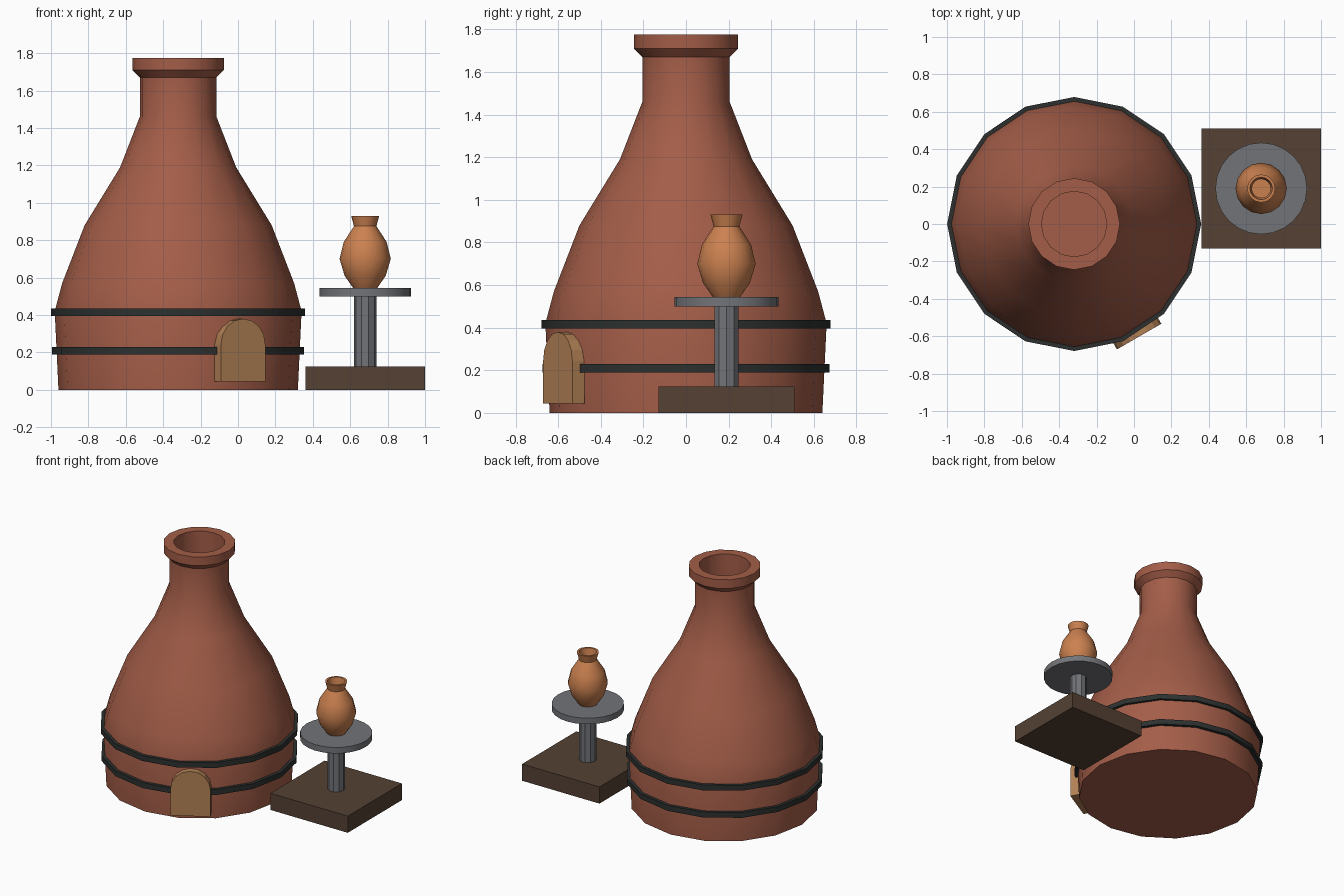
import bpy, bmesh, math
from mathutils import Matrix

cube = bpy.data.objects.get("Cube")
if cube:
    bpy.data.objects.remove(cube, do_unlink=True)


def material(name, *rgb):
    mat = bpy.data.materials.new(name)
    mat.use_nodes = True
    mat.diffuse_color = (*rgb, 1)
    mat.node_tree.nodes["Principled BSDF"].inputs["Base Color"].default_value = (*rgb, 1)
    return mat


brick = material("red brick", 0.37, 0.11, 0.065)
iron = material("dark iron", 0.025, 0.03, 0.028)
door_clay = material("tan clay", 0.45, 0.22, 0.09)
wood = material("dark wood", 0.09, 0.053, 0.034)
steel = material("grey steel", 0.17, 0.175, 0.19)
clay = material("orange clay", 0.6, 0.22, 0.08)


def finish(name, bm, mat, location=(0, 0, 0), angle=0, smooth=True):
    bmesh.ops.recalc_face_normals(bm, faces=bm.faces)
    mesh = bpy.data.meshes.new(name)
    bm.to_mesh(mesh)
    bm.free()
    mesh.materials.append(mat)
    obj = bpy.data.objects.new(name, mesh)
    obj.location = location
    obj.rotation_euler.z = angle
    bpy.context.collection.objects.link(obj)
    if smooth:
        bpy.ops.object.select_all(action="DESELECT")
        obj.select_set(True)
        bpy.context.view_layer.objects.active = obj
        bpy.ops.object.shade_smooth_by_angle(angle=math.radians(30))
    return obj


def lathe(name, profile, sides, mat, x, y, closed=False):
    """Turn (radius, height) points about z; open profiles get end caps."""
    bm = bmesh.new()
    rings = [[bm.verts.new((r * math.cos(math.tau * i / sides),
                            r * math.sin(math.tau * i / sides), z))
              for i in range(sides)] for r, z in profile]
    pairs = list(zip(rings, rings[1:]))
    if closed:
        pairs.append((rings[-1], rings[0]))
    else:
        bm.faces.new(rings[0])
        bm.faces.new(rings[-1])
    for a, b in pairs:
        for i in range(sides):
            j = (i + 1) % sides
            bm.faces.new((a[i], a[j], b[j], b[i]))
    return finish(name, bm, mat, (x, y, 0))


# Bottle kiln with flared rim and hollow flue
KILN_X = -0.32
lathe("kiln_body", [(0.64, 0), (0.66, 0.42), (0.62, 0.57), (0.5, 0.88), (0.31, 1.19),
                    (0.205, 1.46), (0.205, 1.67), (0.245, 1.71), (0.245, 1.775),
                    (0.175, 1.775), (0.175, 1.46)], 16, brick, KILN_X, 0)

# Iron bands around the lower wall
for label, z, radius in (("lower", 0.21, 0.674), ("upper", 0.415, 0.679)):
    lathe(label + "_band", [(radius, z - 0.02), (radius, z + 0.02),
                            (0.63, z + 0.02), (0.63, z - 0.02)], 16, iron, KILN_X, 0, True)

# Arched door, extruded outward from the wall
half, sill, top, inner, outer = 0.137, 0.045, 0.38, 0.628, 0.695
outline = [(-half, sill), (half, sill)]
outline += [(half * math.cos(math.pi * i / 8), top - half + half * math.sin(math.pi * i / 8))
            for i in range(9)]
bm = bmesh.new()
front = bm.faces.new([bm.verts.new((u, -outer, z)) for u, z in outline])
side = bmesh.ops.extrude_face_region(bm, geom=[front], use_keep_orig=True)
moved = [v for v in side["geom"] if isinstance(v, bmesh.types.BMVert)]
bmesh.ops.translate(bm, verts=moved, vec=(0, outer - inner, 0))
finish("kiln_door", bm, door_clay, (KILN_X, 0, 0), math.radians(30), smooth=False)

# Potter's wheel: plinth, column and turntable
WHEEL_X, WHEEL_Y = 0.68, 0.19
bm = bmesh.new()
bmesh.ops.create_cube(bm, size=1, matrix=Matrix.Diagonal((0.64, 0.64, 0.125, 1)))
finish("wheel_base", bm, wood, (WHEEL_X, WHEEL_Y, 0.0625), smooth=False)
lathe("wheel_column", [(0.06, 0.12), (0.06, 0.505)], 10, steel, WHEEL_X, WHEEL_Y)
lathe("turntable", [(0.245, 0.5), (0.245, 0.545)], 24, steel, WHEEL_X, WHEEL_Y)

# Hollow vase on the turntable
lathe("vase", [(0.065, 0.545), (0.11, 0.61), (0.137, 0.7), (0.115, 0.79), (0.06, 0.875),
               (0.075, 0.93), (0.06, 0.93), (0.05, 0.875), (0.1, 0.79), (0.12, 0.7),
               (0.09, 0.62), (0.05, 0.575)], 16, clay, WHEEL_X, WHEEL_Y)
